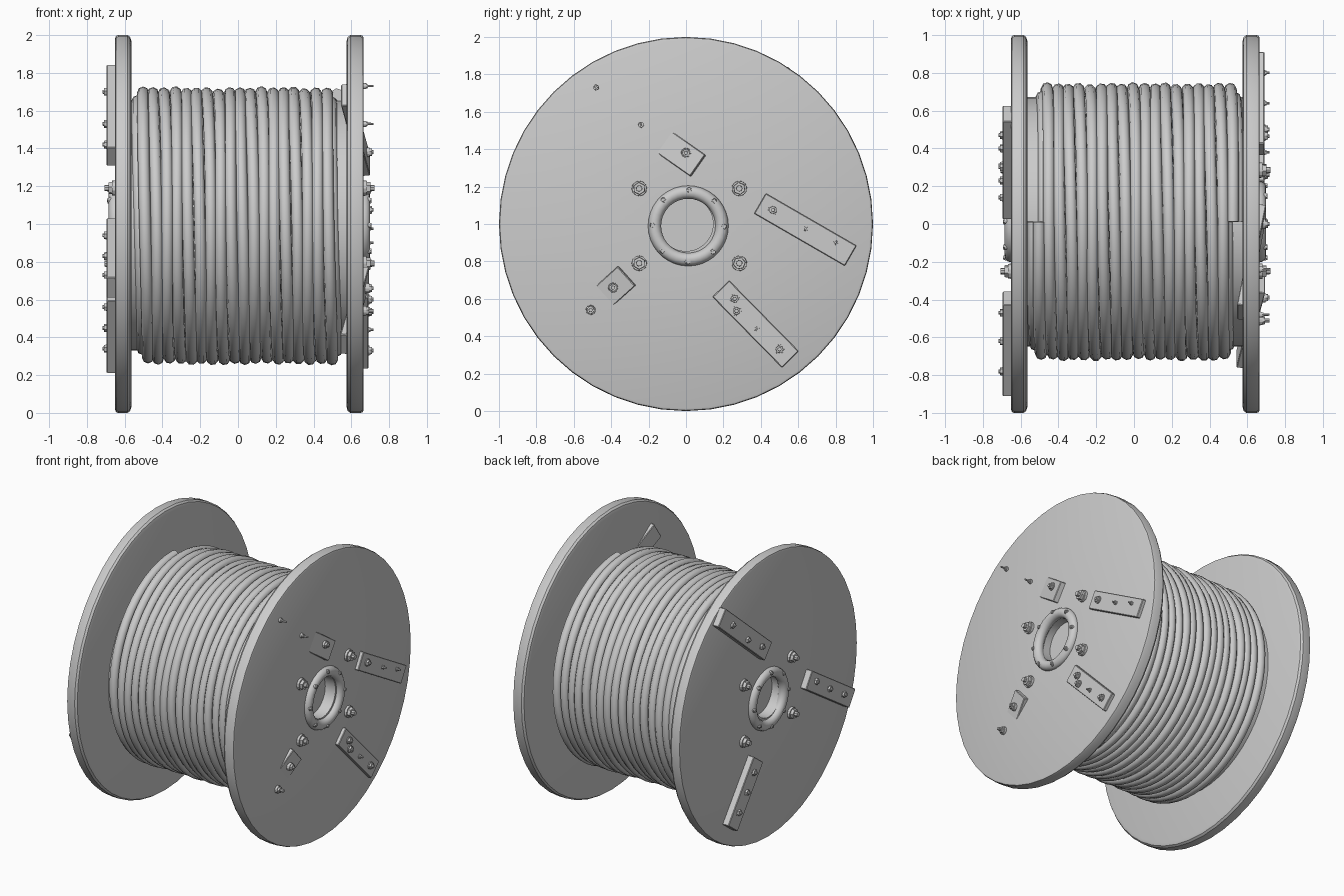
import bpy, bmesh, math, random
from mathutils import Matrix, Vector

if "Cube" in bpy.data.objects:
    bpy.data.objects.remove(bpy.data.objects["Cube"])

random.seed(4)
AXIS = Vector((0, 0.0, 1.0))      # flange centre
HUB = Vector((0, 0.012, 0.99))    # hub and cable centre


def finish(obj, angle=35):
    bpy.ops.object.select_all(action='DESELECT')
    bpy.context.view_layer.objects.active = obj
    obj.select_set(True)
    bpy.ops.object.shade_smooth_by_angle(angle=math.radians(angle))
    return obj


def from_bmesh(name, bm, angle=35):
    bmesh.ops.recalc_face_normals(bm, faces=bm.faces)
    mesh = bpy.data.meshes.new(name)
    bm.to_mesh(mesh)
    bm.free()
    obj = bpy.data.objects.new(name, mesh)
    bpy.context.collection.objects.link(obj)
    return finish(obj, angle)


def lathe(name, profile, centre, segments, closed=False):
    """Spin (x, radius) points round the x axis."""
    bm = bmesh.new()
    pts = profile + profile[:1] if closed else profile
    verts = [bm.verts.new((x, 0, r)) for x, r in pts]
    edges = [bm.edges.new(p) for p in zip(verts, verts[1:])]
    bmesh.ops.spin(bm, geom=verts + edges, cent=(0, 0, 0), axis=(1, 0, 0),
                   angle=math.tau, steps=segments)
    bmesh.ops.remove_doubles(bm, verts=bm.verts, dist=1e-5)
    bmesh.ops.translate(bm, verts=bm.verts, vec=centre)
    return from_bmesh(name, bm)


def bolt(name, side, x, y, z, size, stud):
    """Washer, hex nut and stud facing outward from a flange."""
    bm = bmesh.new()
    turn = Matrix.Rotation(side * math.pi / 2, 4, 'Y')
    spin = Matrix.Rotation(random.uniform(0, 1), 4, 'Z')
    for r, h0, h1, seg in ((size * 1.25, -0.03, size * 0.25, 12),
                           (size, size * 0.2, size * 0.85, 6),
                           (size * 0.5, size * 0.8, stud, 8)):
        m = turn @ Matrix.Translation((0, 0, (h0 + h1) / 2)) @ spin
        bmesh.ops.create_cone(bm, cap_ends=True, segments=seg, radius1=r, radius2=r * 0.94,
                              depth=h1 - h0, matrix=Matrix.Translation((side * x, y, z)) @ m)
    return from_bmesh(name, bm, 25)


def plank(name, side, y, z, angle, length, width, x_out, slope=0.0, thick=0.05):
    """Bevelled board lying on a flange; slope sinks its outer end."""
    a = math.radians(angle)
    n0 = Vector((side, 0, 0))
    d = (Vector((0, math.cos(a), math.sin(a))) - n0 * slope).normalized()
    w = n0.cross(d).normalized()
    n = d.cross(w)
    rot = Matrix((d, w, n)).transposed().to_4x4()
    mid = Vector((side * (x_out - slope * length / 2), y, z)) - n * thick / 2
    bm = bmesh.new()
    bmesh.ops.create_cube(bm, size=1, matrix=Matrix.Translation(mid) @ rot
                          @ Matrix.Diagonal((length, width, thick, 1)))
    bmesh.ops.bevel(bm, geom=bm.edges[:], offset=0.004, segments=1, affect='EDGES')
    return from_bmesh(name, bm)


def cable(name, x0, x1, turns, radius, thickness, jitter):
    """Wound cable as a bevelled curve with slight unevenness."""
    steps = 56
    count = int(turns * steps)
    curve = bpy.data.curves.new(name, 'CURVE')
    curve.dimensions = '3D'
    curve.bevel_depth = thickness
    curve.bevel_resolution = 2
    curve.use_fill_caps = True
    sp = curve.splines.new('POLY')
    sp.points.add(count)
    phases = [random.uniform(0, math.tau) for _ in range(3)]
    for i, p in enumerate(sp.points):
        t = i / steps * math.tau
        r = radius + jitter * math.sin(t * 1.37 + phases[0]) + jitter * 0.6 * math.sin(t * 3.1 + phases[1])
        x = x0 + (x1 - x0) * i / count + jitter * math.sin(t * 2.23 + phases[2])
        p.co = (x, HUB.y - r * math.sin(t), HUB.z + r * math.cos(t), 1)
    obj = bpy.data.objects.new(name, curve)
    bpy.context.collection.objects.link(obj)
    bpy.ops.object.select_all(action='DESELECT')
    bpy.context.view_layer.objects.active = obj
    obj.select_set(True)
    bpy.ops.object.convert(target='MESH')
    return finish(bpy.context.object, 60)


# Drum core and the two cable layers
lathe("drum_core", [(-0.6, 0.66), (0.6, 0.66)], HUB, 48)
cable("inner_cable", -0.535, 0.55, 18, 0.655, 0.032, 0.004)
cable("outer_cable", -0.505, 0.525, 18, 0.702, 0.0315, 0.004)

for side, label in ((-1, "left"), (1, "right")):
    inner, outer = (0.565, 0.65) if side < 0 else (0.575, 0.665)
    # Round flange with softened rim and a recessed axle hole
    lathe(label + "_flange", [(side * x, r) for x, r in (
        (inner, 0.0), (inner, 0.97), (inner + 0.006, 0.99), (inner + 0.02, 1.0),
        (outer - 0.015, 1.0), (outer - 0.004, 0.996), (outer, 0.985),
        (outer, 0.145), (inner + 0.01, 0.145), (inner + 0.01, 0.0))], AXIS, 48)
    # Rounded hub ring
    ring = [(side * (outer + 0.035 * math.sin(k * math.tau / 12)),
             0.18 + 0.035 * math.cos(k * math.tau / 12)) for k in range(12)]
    lathe(label + "_hub_ring", ring, HUB, 36, closed=True)
    # Small bolts round the hub ring
    for k in range(8):
        a = math.tau * k / 8 + 0.02
        bolt(f"{label}_hub_bolt_{k + 1}", side, outer + 0.03, HUB.y + 0.19 * math.sin(a),
             HUB.z + 0.19 * math.cos(a), 0.013, 0.013)
    # Four large clamp bolts
    for k, (y, z) in enumerate(((-0.25, 1.19), (0.285, 1.19), (-0.25, 0.79), (0.285, 0.79))):
        bolt(f"{label}_clamp_bolt_{k + 1}", side, outer + 0.008, y, z, 0.034, 0.05)

# Boards: side, y, z, angle, length, width, outer face x, slope
boards = (
    (1, 0.638, 0.97, -30, 0.56, 0.125, 0.69, 0.0),
    (1, 0.372, 0.465, -45.5, 0.53, 0.125, 0.69, 0.0),
    (1, -0.52, 0.54, 222, 0.55, 0.14, 0.695, 0.19),
    (1, -0.205, 1.50, 145, 0.66, 0.14, 0.70, 0.16),
    (-1, 0.325, 1.575, 40, 0.68, 0.13, 0.695, 0.0),
    (-1, -0.635, 0.82, 213, 0.58, 0.13, 0.695, 0.0),
    (-1, 0.32, 0.44, -53, 0.48, 0.13, 0.695, 0.0),
)
for k, b in enumerate(boards):
    plank(f"board_{k + 1}", *b)

# Board bolts: side, y, z
board_bolts = (
    (1, 0.465, 1.075), (1, 0.64, 0.975), (1, 0.80, 0.90),
    (1, 0.26, 0.60), (1, 0.27, 0.535), (1, 0.38, 0.44), (1, 0.50, 0.33),
    (1, -0.39, 0.66), (1, -0.51, 0.54),
    (1, 0.0, 1.38), (1, -0.24, 1.53), (1, -0.48, 1.73),
    (-1, 0.14, 1.42), (-1, 0.30, 1.53), (-1, 0.47, 1.70),
    (-1, -0.47, 0.94), (-1, -0.62, 0.83), (-1, -0.78, 0.73),
    (-1, 0.23, 0.56), (-1, 0.31, 0.45), (-1, 0.40, 0.34),
)
for k, (side, y, z) in enumerate(board_bolts):
    loose = k in (8, 10, 11)
    small = k in (1, 2, 5, 10, 11)
    bolt(f"board_bolt_{k + 1}", side, 0.675 if loose else 0.69, y, z,
         0.013 if small else 0.022, 0.042 if loose else 0.028)
